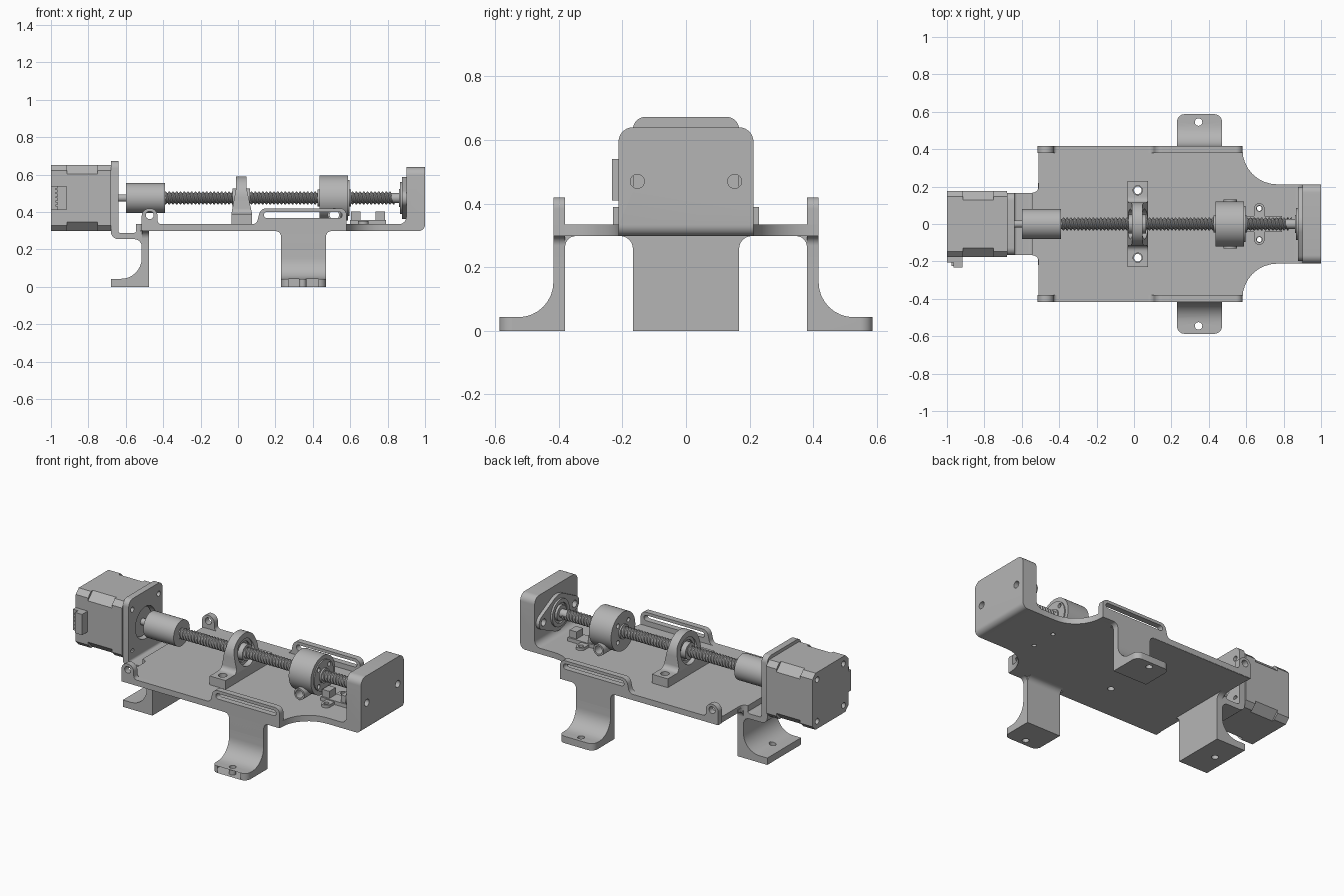
import bpy, bmesh, math
from math import sin, cos, pi
from mathutils import Matrix, Vector
from mathutils.geometry import convex_hull_2d

cube = bpy.data.objects.get("Cube")
if cube:
    bpy.data.objects.remove(cube, do_unlink=True)

grey = bpy.data.materials.new("machine grey")
grey.use_nodes = True
grey.diffuse_color = (0.46, 0.46, 0.46, 1)
grey.node_tree.nodes["Principled BSDF"].inputs["Base Color"].default_value = grey.diffuse_color

# Local drawing plane and extrusion direction for each axis
FRAMES = {"x": ((0, 1, 0), (0, 0, 1), (1, 0, 0)),
          "y": ((1, 0, 0), (0, 0, 1), (0, -1, 0)),
          "z": ((1, 0, 0), (0, 1, 0), (0, 0, 1))}
AXIS_Z = 0.475


def circle(a, b, r, n=32):
    return [(a + r * cos(2 * pi * i / n), b + r * sin(2 * pi * i / n)) for i in range(n)]


def hull(*circles):
    pts = [Vector(p) for c in circles for p in circle(*c)]
    return [tuple(pts[i]) for i in convex_hull_2d(pts)]


def rounded(*corners):
    """Polygon whose corners (a, b, radius) are filleted."""
    out = []
    for i, corner in enumerate(corners):
        p = Vector(corner[:2])
        if len(corner) == 2:
            out.append(tuple(p))
            continue
        r = corner[2]
        u = (Vector(corners[i - 1][:2]) - p).normalized()
        v = (Vector(corners[(i + 1) % len(corners)][:2]) - p).normalized()
        half = u.angle(v) / 2
        centre = p + (u + v).normalized() * r / sin(half)
        s, e = p + u * r / math.tan(half) - centre, p + v * r / math.tan(half) - centre
        for k in range(9):
            w = pi - 2 * half
            t = k / 8
            out.append(tuple(centre + (s * sin((1 - t) * w) + e * sin(t * w)) / sin(w)))
    return out


def finish(ob):
    bm = bmesh.new()
    bm.from_mesh(ob.data)
    bmesh.ops.remove_doubles(bm, verts=bm.verts, dist=0.00005)
    bmesh.ops.recalc_face_normals(bm, faces=bm.faces)
    bm.to_mesh(ob.data)
    bm.free()
    ob.data.materials.clear()
    ob.data.materials.append(grey)
    bpy.ops.object.shade_smooth_by_angle(angle=math.radians(30))


def activate(ob):
    bpy.ops.object.select_all(action="DESELECT")
    ob.select_set(True)
    bpy.context.view_layer.objects.active = ob


def prism(name, axis, lo, hi, outline, *holes):
    """Extrude an outline with holes along an axis between lo and hi."""
    curve = bpy.data.curves.new(name, "CURVE")
    curve.dimensions, curve.fill_mode = "2D", "BOTH"
    curve.extrude = (hi - lo) / 2
    for loop in (outline,) + holes:
        spline = curve.splines.new("POLY")
        spline.points.add(len(loop) - 1)
        for point, (a, b) in zip(spline.points, loop):
            point.co = (a, b, 0, 1)
        spline.use_cyclic_u = True
    ob = bpy.data.objects.new(name, curve)
    bpy.context.scene.collection.objects.link(ob)
    frame = Matrix(FRAMES[axis]).transposed().to_4x4()
    mid = (lo + hi) / 2 * (-1 if axis == "y" else 1)
    frame.translation = Vector(FRAMES[axis][2]) * mid
    if axis == "y":
        frame.translation = Vector((0, (lo + hi) / 2, 0))
    ob.matrix_world = frame
    activate(ob)
    bpy.ops.object.convert(target="MESH")
    ob = bpy.context.view_layer.objects.active
    finish(ob)
    return ob


def combine(ob, tool, operation):
    """Apply a boolean and discard the tool."""
    activate(ob)
    mod = ob.modifiers.new("shape", "BOOLEAN")
    mod.operation, mod.object, mod.solver = operation, tool, "EXACT"
    bpy.ops.object.modifier_apply(modifier=mod.name)
    bpy.data.objects.remove(tool, do_unlink=True)
    finish(ob)


def rect(a0, b0, a1, b1):
    return [(a0, b0), (a1, b0), (a1, b1), (a0, b1)]


def disc(name, lo, hi, r, *holes):
    return prism(name, "x", lo, hi, circle(0, AXIS_Z, r, 48), *holes)


def four_holes(d, r):
    return [circle(sy * d, AXIS_Z + sz * d, r, 16) for sy in (-1, 1) for sz in (-1, 1)]


def mirrored(half):
    return half + [(-c[0],) + c[1:] for c in reversed(half)]


# Base plate with necked end
upper = [(-0.545, 0.167), (-0.51, 0.167, 0.034), (-0.51, 0.415), (0.58, 0.415),
         (0.58, 0.212, 0.185), (0.95, 0.212)]
lower = [(c[0], -c[1]) + c[2:] for c in reversed(upper)]
prism("base_plate", "z", 0.298, 0.335, rounded(*upper, *lower),
      *[circle(0.02, y, 0.02) for y in (-0.18, 0.18)],
      *[circle(0.67, y, 0.013) for y in (-0.083, 0.083)])

# Side walls with slotted rail and lug, and the outer legs
wall = rounded((-0.515, 0.3), (-0.515, 0.42, 0.042), (-0.43, 0.42, 0.042), (-0.43, 0.335, 0.02),
               (0.1, 0.335, 0.03), (0.12, 0.42, 0.04), (0.58, 0.42, 0.035), (0.58, 0.298),
               (0.47, 0.298, 0.03), (0.47, 0.2), (0.23, 0.2), (0.23, 0.298, 0.03))
for side, s in (("front", -1), ("back", 1)):
    lo, hi = sorted((s * 0.38, s * 0.417))
    prism(side + "_side_wall", "y", lo, hi, wall, circle(-0.472, 0.383, 0.021),
          hull((0.155, 0.384, 0.017), (0.54, 0.384, 0.017)))
    leg = prism(side + "_leg", "x", 0.23, 0.47, rounded(
        (s * 0.38, 0), (s * 0.587, 0), (s * 0.587, 0.043), (s * 0.417, 0.043, 0.11),
        (s * 0.417, 0.32), (s * 0.345, 0.32), (s * 0.345, 0.298), (s * 0.38, 0.298, 0.034)))
    foot = prism("foot_outline", "z", -0.1, 0.5, rounded(
        (0.22, s * 0.3), (0.48, s * 0.3), (0.48, s * 0.5), (0.47, s * 0.5), (0.47, s * 0.587, 0.04),
        (0.23, s * 0.587, 0.04), (0.23, s * 0.5), (0.22, s * 0.5)), circle(0.345, s * 0.545, 0.02))
    combine(leg, foot, "INTERSECT")

# Motor bracket with its own foot
bracket = prism("motor_bracket", "y", -0.167, 0.167, rounded(
    (-0.68, 0.34), (-0.64, 0.34), (-0.64, 0.287, 0.015), (-0.55, 0.287, 0.03), (-0.51, 0.335, 0.02),
    (-0.475, 0.335), (-0.475, 0), (-0.68, 0), (-0.68, 0.043), (-0.515, 0.043, 0.11),
    (-0.515, 0.255, 0.04), (-0.68, 0.255, 0.04)))
combine(bracket, prism("drill", "z", -0.1, 0.1, circle(-0.6, 0, 0.02)), "DIFFERENCE")
prism("bracket_gusset", "x", -0.514, -0.475, rounded(
    *mirrored([(0.167, 0.2), (0.167, 0.298, 0.04), (0.22, 0.298), (0.22, 0.32)])))
prism("motor_plate", "x", -0.68, -0.64, rounded(
    *mirrored([(0.167, 0.3), (0.167, 0.673, 0.04)])), circle(0, AXIS_Z, 0.1), *four_holes(0.13, 0.016))

# Motor body, boss, connector and shaft


def motor_section(name, lo, hi, size, chamfer, *holes):
    k = size - chamfer
    pts = [(k, -size), (size, -k), (size, k), (k, size)]
    pts += [(-a, -b) for a, b in pts]
    prism(name, "x", lo, hi, [(a, AXIS_Z + b) for a, b in pts], *holes)


motor_section("motor_rear_cap", -1, -0.915, 0.177, 0.03, *four_holes(0.13, 0.018))
motor_section("motor_stator", -0.915, -0.75, 0.177, 0.048)
motor_section("motor_front_cap", -0.75, -0.68, 0.177, 0.03)
disc("motor_boss", -0.69, -0.663, 0.09)
disc("motor_shaft", -0.68, -0.58, 0.02)
prism("motor_connector_base", "z", 0.41, 0.54, rect(-1, -0.205, -0.917, -0.17))
prism("motor_connector", "z", 0.41, 0.54, rect(-0.965, -0.233, -0.917, -0.2))
for i in range(5):
    z = 0.43 + i * 0.022
    prism("connector_pin", "z", z, z + 0.01, rect(-0.975, -0.225, -0.96, -0.205))

# Shaft coupler
disc("shaft_coupler", -0.6, -0.39, 0.08, circle(0, AXIS_Z, 0.034))
disc("coupler_core", -0.57, -0.42, 0.036)

# Lead screw: sheared rings form a two-start thread
pitch, starts, seg = 0.02, 2, 24
count = int(1.28 / pitch) * 4
bm = bmesh.new()
rings = []
for i in range(count):
    r = 0.026 if i % 4 < 2 else 0.034
    rings.append([bm.verts.new((-0.43 + i * pitch / 4 + starts * pitch * j / seg,
                                r * cos(2 * pi * j / seg), AXIS_Z + r * sin(2 * pi * j / seg)))
                  for j in range(seg)])
for i in range(count - 1 - 4 * starts):
    for j in range(seg):
        k, n = (i, j + 1) if j + 1 < seg else (i + 4 * starts, 0)
        bm.faces.new((rings[i][j], rings[i + 1][j], rings[k + 1][n], rings[k][n]))
mesh = bpy.data.meshes.new("lead_screw")
bm.to_mesh(mesh)
bm.free()
screw = bpy.data.objects.new("lead_screw", mesh)
bpy.context.scene.collection.objects.link(screw)
activate(screw)
finish(screw)
disc("lead_screw_core", -0.43, 0.91, 0.026)

# Pillow block bearing
pillow = prism("pillow_block", "x", -0.1, 0.1, rounded(
    *mirrored([(0.23, 0.335), (0.23, 0.39), (0.115, 0.39, 0.03), (0.115, 0.59, 0.112)])),
    circle(0, AXIS_Z, 0.08))
taper = prism("taper", "y", -0.4, 0.4, rounded(
    (-0.035, 0.3), (0.075, 0.3), (0.075, 0.392), (0.045, 0.53), (0.045, 0.65),
    (-0.01, 0.65), (-0.01, 0.53), (-0.035, 0.392)))
combine(pillow, taper, "INTERSECT")
for y in (-0.18, 0.18):
    combine(pillow, prism("drill", "z", 0.2, 0.5, circle(0.02, y, 0.025)), "DIFFERENCE")
disc("bearing_outer_ring", -0.005, 0.04, 0.082, circle(0, AXIS_Z, 0.062))
disc("bearing_seal", 0.005, 0.03, 0.065)
disc("bearing_inner_ring", -0.03, 0.065, 0.05, circle(0, AXIS_Z, 0.033))

# Travelling nut with a cross tube beneath
bolt_holes = four_holes(0.052, 0.014)
nut = disc("nut_housing", 0.435, 0.588, 0.12, *bolt_holes)
combine(nut, prism("drill", "y", -0.3, 0.3, circle(0.515, 0.385, 0.025)), "DIFFERENCE")
prism("nut_cross_tube", "y", -0.13, 0.13, circle(0.515, 0.385, 0.036), circle(0.515, 0.385, 0.025))
disc("nut_flange", 0.585, 0.595, 0.095, *bolt_holes)
disc("nut_collar", 0.425, 0.605, 0.045, circle(0, AXIS_Z, 0.03))

# Optical end stop
prism("sensor_board", "z", 0.335, 0.358, rect(0.6, -0.042, 0.79, 0.042))
prism("sensor_ears", "z", 0.335, 0.352, hull((0.67, -0.083, 0.028), (0.67, 0.083, 0.028)),
      *[circle(0.67, y, 0.015) for y in (-0.083, 0.083)])
for lo, hi in ((0.605, 0.655), (0.735, 0.785)):
    prism("sensor_post", "z", 0.35, 0.402, rect(lo, -0.032, hi, 0.032))

# End block and its flange bearing
block = prism("end_block", "y", -0.3, 0.3, rounded(
    (0.9, 0.7), (1, 0.7), (1, 0.298, 0.035), (0.84, 0.298), (0.84, 0.335), (0.9, 0.335, 0.04)))
bolts = [circle(y, 0.47, 0.022) for y in (-0.153, 0.153)]
combine(block, prism("block_outline", "x", 0.7, 1.1, rounded(
    *mirrored([(0.212, 0.2), (0.212, 0.64, 0.045)])), *bolts), "INTERSECT")
prism("flange_bearing", "x", 0.878, 0.9, hull(
    (0, AXIS_Z, 0.112), (-0.153, 0.472, 0.045), (0.153, 0.472, 0.045)), *bolts)
disc("flange_bearing_ring", 0.866, 0.9, 0.085, circle(0, AXIS_Z, 0.062))
disc("flange_bearing_core", 0.86, 0.9, 0.048)
